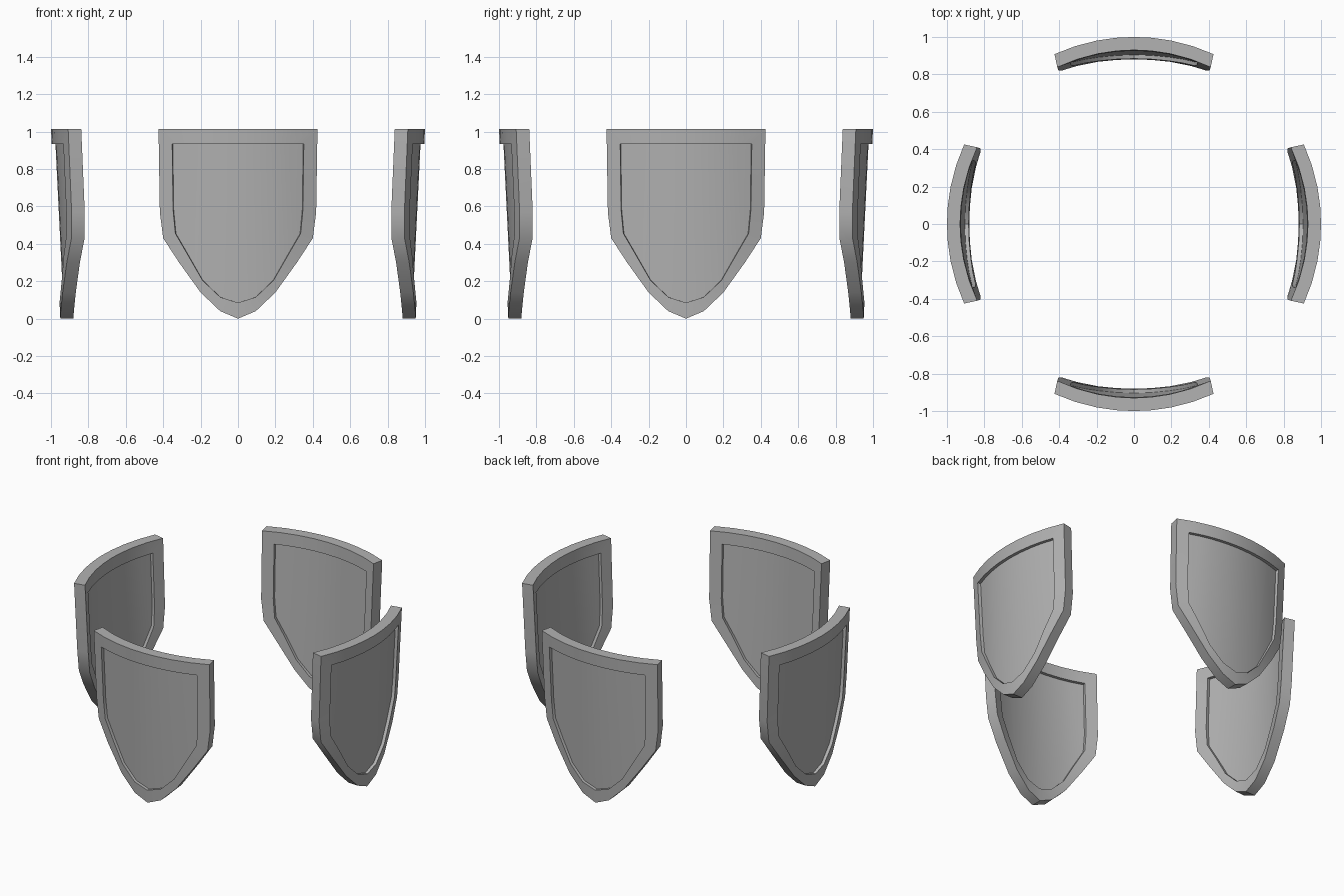
import bpy, bmesh, math

cube = bpy.data.objects.get("Cube")
if cube:
    bpy.data.objects.remove(cube, do_unlink=True)

THICK, RECESS, RADIUS, HEIGHT = 0.07, 0.02, 1.03, 1.015

grey = bpy.data.materials.new("plain grey")
grey.use_nodes = True
colour = (0.45, 0.45, 0.45, 1)
grey.diffuse_color = colour
grey.node_tree.nodes["Principled BSDF"].inputs["Base Color"].default_value = colour

# Right half of each outline, from the bottom tip up to the top corner
OUTER = [(0, 0), (.095, .04), (.2, .14), (.315, .3), (.4, .43), (.418, .57), (.425, HEIGHT)]
INNER = [(0, .085), (.095, .115), (.19, .205), (.265, .335), (.335, .455), (.347, .58), (.352, .935)]


def outline(half):
    """Close a half outline along the top edge and mirror it."""
    top = half[-1][1]
    right = half + [(x, top) for x, z in reversed(half[:4])]
    return right + [(-x, z) for x, z in reversed(right[1:-1])]


def bend(x, z, depth):
    """Curve around the vertical axis and lean outward toward the top."""
    sag = RADIUS - math.sqrt(RADIUS ** 2 - x ** 2)
    y = -1 + sag + 0.05 * (1 - z / HEIGHT) + depth
    return (x * (1 - 0.5 * depth), y, z)


def bridge(bm, a, b):
    for i in range(len(a)):
        j = (i + 1) % len(a)
        bm.faces.new((a[i], a[j], b[j], b[i]))


def fill_panel(bm, ring):
    """Fill the panel with upright strips; ring starts at the tip, top centre halfway."""
    n = len(ring)
    mid = n // 2
    for side in (1, -1):
        for i in range(3):
            bm.faces.new([ring[k * side % n] for k in (i, i + 1, mid - i - 1, mid - i)])
        bm.faces.new([ring[k * side % n] for k in range(3, mid - 2)])


def shield_mesh():
    bm = bmesh.new()

    def loop(half, depth):
        return [bm.verts.new(bend(x, z, depth)) for x, z in outline(half)]

    # Raised border and sunken panel on both the front and the back
    rims = []
    for depth, sunk in ((0, RECESS), (THICK, THICK - RECESS)):
        rim, lip, floor = loop(OUTER, depth), loop(INNER, depth), loop(INNER, sunk)
        bridge(bm, rim, lip)
        bridge(bm, lip, floor)
        fill_panel(bm, floor)
        rims.append(rim)
    # Outer edge
    bridge(bm, *rims)
    bmesh.ops.recalc_face_normals(bm, faces=bm.faces)
    mesh = bpy.data.meshes.new("shield")
    bm.to_mesh(mesh)
    bm.free()
    mesh.materials.append(grey)
    return mesh


# Four shields facing outward around the centre
mesh = shield_mesh()
for i, name in enumerate(("front", "left", "back", "right")):
    shield = bpy.data.objects.new(name + "_shield", mesh)
    shield.rotation_euler.z = i * math.pi / 2
    bpy.context.collection.objects.link(shield)

bpy.ops.object.select_all(action="DESELECT")
shield.select_set(True)
bpy.context.view_layer.objects.active = shield
bpy.ops.object.shade_smooth_by_angle(angle=math.radians(30))
